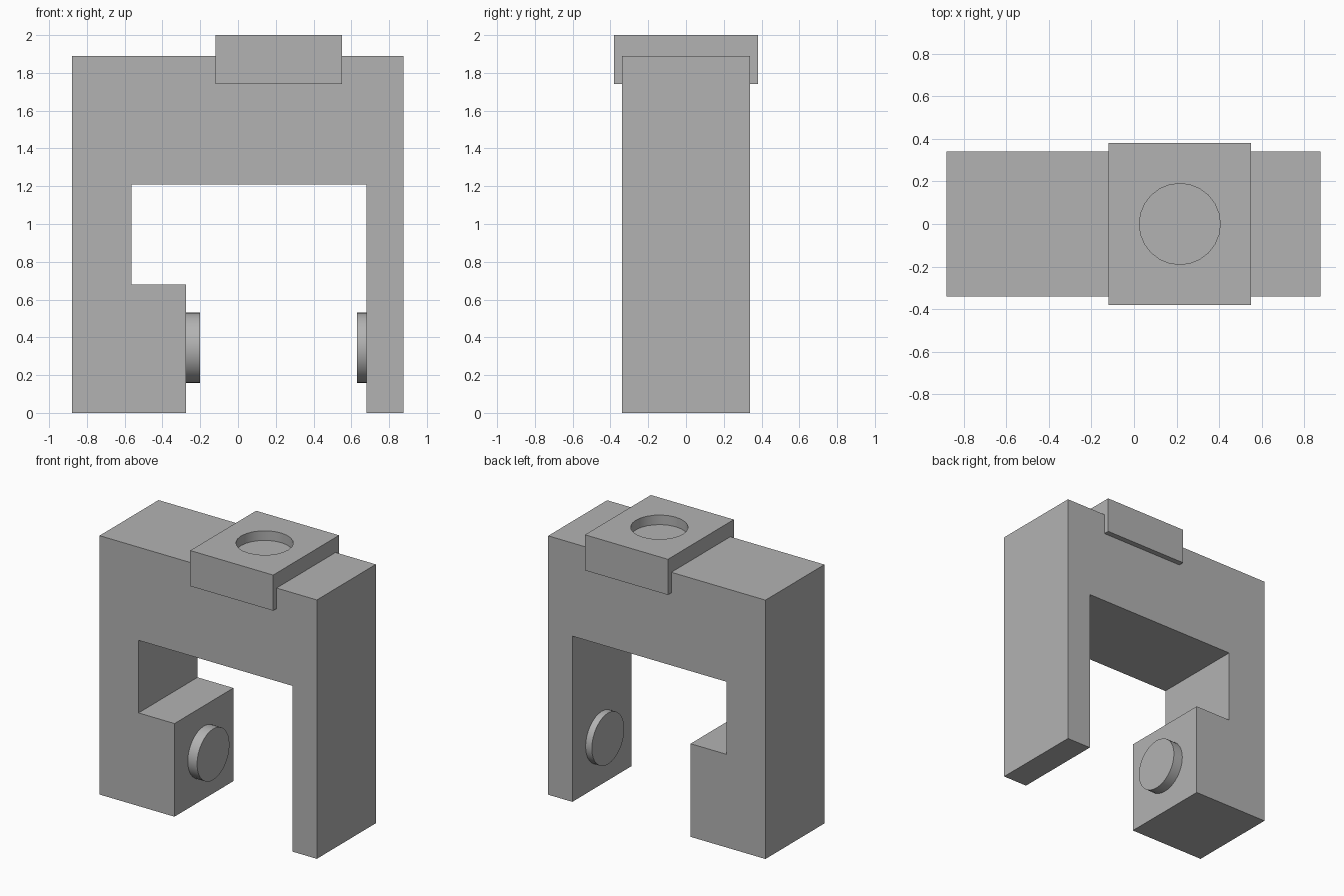
import bpy
import bmesh
from math import radians
from mathutils import Matrix, Vector

cube = bpy.data.objects.get("Cube")
if cube:
    bpy.data.objects.remove(cube, do_unlink=True)

grey = bpy.data.materials.new("plain grey")
grey.use_nodes = True
grey.diffuse_color = (0.45, 0.45, 0.45, 1)
grey.node_tree.nodes["Principled BSDF"].inputs["Base Color"].default_value = grey.diffuse_color


def finish(name, bm):
    bmesh.ops.recalc_face_normals(bm, faces=bm.faces)
    mesh = bpy.data.meshes.new(name)
    bm.to_mesh(mesh)
    bm.free()
    mesh.materials.append(grey)
    obj = bpy.data.objects.new(name, mesh)
    bpy.context.collection.objects.link(obj)
    return obj


def smooth(obj):
    bpy.ops.object.select_all(action="DESELECT")
    obj.select_set(True)
    bpy.context.view_layer.objects.active = obj
    bpy.ops.object.shade_smooth_by_angle(angle=radians(35))


def extrude_profile(name, points, half_depth):
    bm = bmesh.new()
    face = bm.faces.new([bm.verts.new((x, -half_depth, z)) for x, z in points])
    new = bmesh.ops.extrude_face_region(bm, geom=[face])["geom"]
    verts = [v for v in new if isinstance(v, bmesh.types.BMVert)]
    bmesh.ops.translate(bm, verts=verts, vec=(0, 2 * half_depth, 0))
    return finish(name, bm)


def cylinder(name, start, end, radius, sides):
    start, end = Vector(start), Vector(end)
    axis = end - start
    turn = axis.to_track_quat("Z", "Y").to_matrix().to_4x4()
    bm = bmesh.new()
    bmesh.ops.create_cone(bm, cap_ends=True, segments=sides, radius1=radius,
                          radius2=radius, depth=axis.length,
                          matrix=Matrix.Translation((start + end) / 2) @ turn)
    return finish(name, bm)


# Arch with a stepped foot on one side and a thin leg on the other
extrude_profile("arch_body", [
    (-0.88, 0), (-0.275, 0), (-0.275, 0.68), (-0.565, 0.68), (-0.565, 1.21),
    (0.68, 1.21), (0.68, 0), (0.875, 0), (0.875, 1.89), (-0.88, 1.89)], 0.34)

# Cap straddling the top, with a shallow round recess
cap = extrude_profile("top_cap", [
    (-0.12, 1.74), (0.55, 1.74), (0.55, 2), (-0.12, 2)], 0.38)
cutter = cylinder("recess_cutter", (0.215, 0, 1.93), (0.215, 0, 2.1), 0.19, 24)
cutter.hide_render = True
cut = cap.modifiers.new("recess", "BOOLEAN")
cut.operation = "DIFFERENCE"
cut.solver = "EXACT"
cut.object = cutter
bpy.ops.object.select_all(action="DESELECT")
bpy.context.view_layer.objects.active = cap
cap.select_set(True)
bpy.ops.object.modifier_apply(modifier=cut.name)
bpy.data.objects.remove(cutter, do_unlink=True)
smooth(cap)

# Round pads facing each other across the opening
for name, inner, outer in (("right_pad", -0.3, -0.2), ("left_pad", 0.7, 0.63)):
    smooth(cylinder(name, (inner, 0, 0.345), (outer, 0, 0.345), 0.187, 32))
